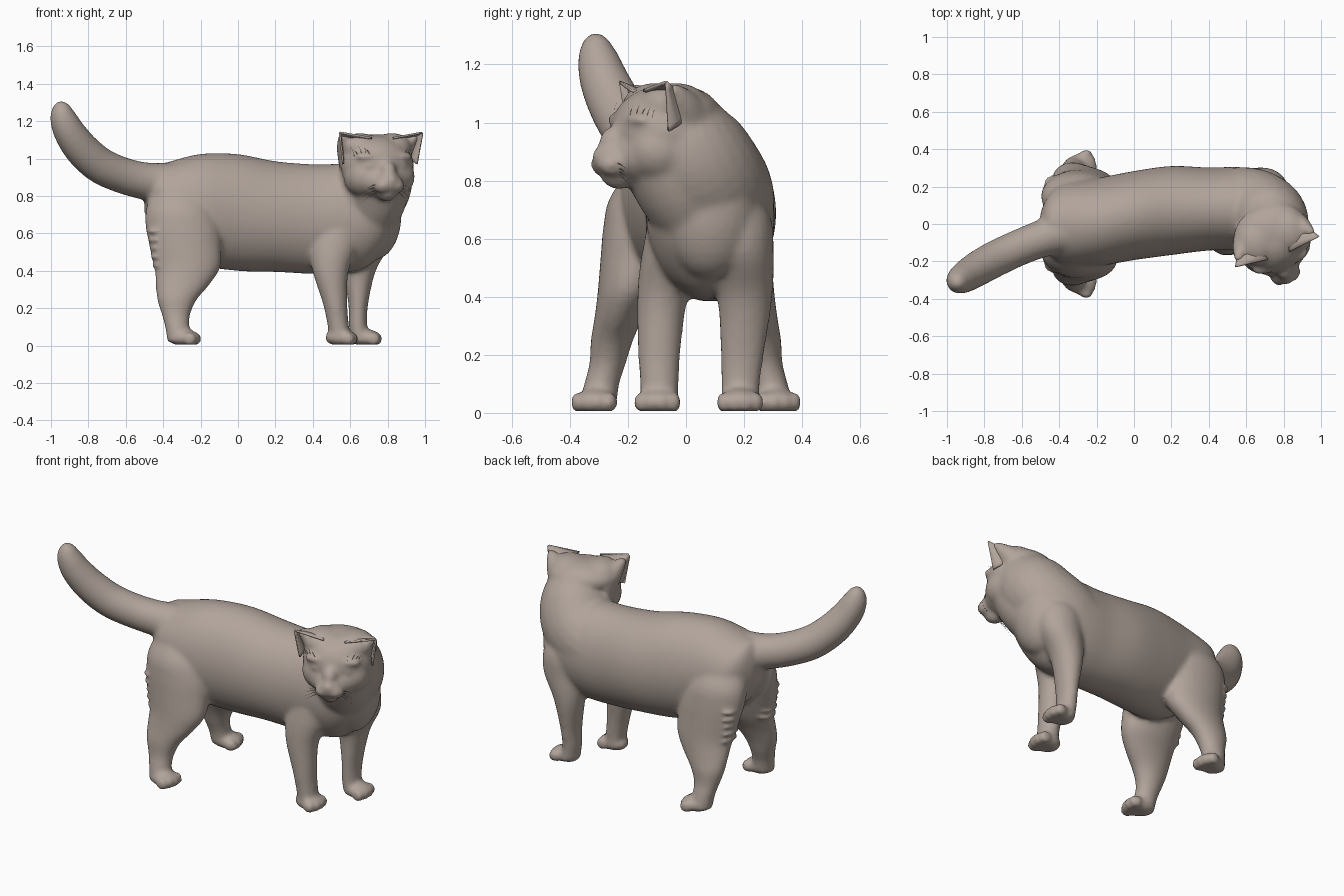
import bpy, bmesh, math, random
from mathutils import Vector, Matrix

if "Cube" in bpy.data.objects:
    bpy.data.objects.remove(bpy.data.objects["Cube"])

random.seed(4)
fur = bpy.data.materials.new("warm grey fur")
fur.diffuse_color = (0.44, 0.37, 0.325, 1)
fur.use_nodes = True
fur.node_tree.nodes["Principled BSDF"].inputs["Base Color"].default_value = fur.diffuse_color
HEAD = Matrix.Translation((.737, -.07, .965)) @ Matrix.Rotation(math.radians(20), 4, 'Z')


def spline(rows, steps=5):
    """Catmull-Rom resampling of a list of number tuples."""
    out = []
    for i in range(len(rows) - 1):
        a, b = rows[max(i - 1, 0)], rows[i]
        c, d = rows[i + 1], rows[min(i + 2, len(rows) - 1)]
        for k in range(steps):
            t = k / steps
            out.append([.5 * (2 * q + (r - p) * t + (2 * p - 5 * q + 4 * r - s) * t * t
                              + (3 * q - p - 3 * r + s) * t ** 3)
                        for p, q, r, s in zip(a, b, c, d)])
    return out + [list(rows[-1])]


def skin(bm, rings, n=24):
    """Closed tube through (centre, u, v) rings."""
    loops = []
    for c, u, v in rings:
        loops.append([bm.verts.new(c + u * math.cos(2 * math.pi * k / n) + v * math.sin(2 * math.pi * k / n))
                      for k in range(n)])
    for a, b in zip(loops, loops[1:]):
        for k in range(n):
            bm.faces.new((a[k], a[(k + 1) % n], b[(k + 1) % n], b[k]))
    bm.faces.new(loops[0][::-1])
    bm.faces.new(loops[-1])


def trunk(bm, rows):      # x, y, z, half width, half height
    skin(bm, [(Vector(r[:3]), Vector((0, r[3], 0)), Vector((0, 0, r[4]))) for r in spline(rows)], 48)


def limb(bm, rows, side=1):   # x, y, z, radius x, radius y
    skin(bm, [(Vector((r[0], r[1] * side, r[2])), Vector((r[3], 0, 0)), Vector((0, r[4], 0)))
              for r in spline(rows)])


def tube(bm, rows, frame=Matrix()):       # x, y, z, radius, square to the path
    pts = spline(rows)
    rings = []
    for i, r in enumerate(pts):
        t = (Vector(pts[min(i + 1, len(pts) - 1)][:3]) - Vector(pts[max(i - 1, 0)][:3])).normalized()
        u = t.cross(Vector((0.3, 1, 0))).normalized()
        rot = frame.to_3x3()
        rings.append((frame @ Vector(r[:3]), rot @ (u * r[3]), rot @ (t.cross(u) * r[3])))
    skin(bm, rings)


def ball(bm, c, r, frame=Matrix()):
    bmesh.ops.create_uvsphere(bm, u_segments=24, v_segments=14, radius=1,
                              matrix=frame @ Matrix.Translation(c) @ Matrix.Diagonal((*r, 1)))


def paw(bm, x, y, yaw):
    f = Matrix.Translation((x, y, 0)) @ Matrix.Rotation(yaw, 4, 'Z')
    ball(bm, (0, 0, .043), (.086, .07, .046), f)
    for k in (-1.5, -.5, .5, 1.5):
        ball(bm, (.062 - .012 * abs(k), k * .038, .036), (.038, .025, .037), f)


def finish(bm, name):
    bmesh.ops.recalc_face_normals(bm, faces=bm.faces)
    me = bpy.data.meshes.new(name)
    bm.to_mesh(me)
    bm.free()
    me.materials.append(fur)
    ob = bpy.data.objects.new(name, me)
    bpy.context.collection.objects.link(ob)
    for p in me.polygons:
        p.use_smooth = True
    return ob


# Torso, chest and neck
bm = bmesh.new()
trunk(bm, [(-.50, 0, .80, .06, .09), (-.46, 0, .80, .15, .16), (-.38, 0, .765, .215, .215),
           (-.2, .01, .73, .235, .295), (0, .045, .712, .238, .312), (.2, .072, .69, .238, .296),
           (.4, .08, .677, .222, .293), (.55, .083, .68, .222, .292), (.68, .078, .69, .21, .275),
           (.78, .06, .73, .165, .22), (.84, .05, .76, .09, .13)])
ball(bm, (.73, .08, .70), (.145, .17, .24))
tube(bm, [(.48, .1, .70, .2), (.61, .088, .75, .215), (.70, .05, .825, .213),
          (.738, -.005, .92, .2), (.742, -.04, 1.0, .165)])
# Throat
tube(bm, [(.68, .06, .66, .15), (.735, -.01, .78, .165), (.745, -.06, .90, .18)])

# Tail
tube(bm, [(-.36, -.04, .86, .12), (-.48, -.075, .877, .102), (-.6, -.12, .905, .097),
          (-.73, -.18, .96, .097), (-.83, -.235, 1.045, .094), (-.9, -.28, 1.14, .085),
          (-.935, -.303, 1.22, .071), (-.945, -.312, 1.28, .046), (-.947, -.315, 1.308, .016)])

# Front legs
limb(bm, [(.56, .06, .80, .11, .06), (.55, .02, .70, .145, .13), (.515, -.04, .55, .138, .112),
          (.495, -.08, .40, .097, .088), (.52, -.092, .22, .065, .074), (.537, -.092, .1, .057, .067),
          (.545, -.092, .02, .057, .067)])
limb(bm, [(.67, .13, .80, .12, .08), (.685, .16, .68, .14, .13), (.685, .188, .55, .132, .114),
          (.65, .203, .40, .087, .095), (.643, .195, .22, .053, .077), (.642, .188, .1, .049, .067),
          (.66, .188, .02, .051, .067)])
paw(bm, .55, -.094, -.1)
paw(bm, .68, .186, 0)

# Hind legs with skin folds behind the thighs
for s in (1, -1):
    limb(bm, [(-.32, .09, .86, .12, .09), (-.31, .135, .74, .18, .128), (-.295, .155, .64, .2, .13),
              (-.28, .175, .53, .192, .12), (-.27, .198, .42, .176, .106), (-.295, .23, .33, .146, .085),
              (-.325, .255, .25, .108, .073), (-.332, .27, .17, .077, .063), (-.325, .29, .1, .065, .061),
              (-.315, .303, .02, .063, .063)], s)
    paw(bm, -.29, .307 * s, .22 * s)
    for k in range(5):
        ball(bm, (-.415 - .006 * k, .19 * s, .43 + .045 * k), (.05, .075, .014))

# Head: skull, cheeks, muzzle, chin and eyes
ball(bm, (0, -.02, 0), (.2, .17, .16), HEAD)
ball(bm, (0, .03, .075), (.2, .15, .09), HEAD)
ball(bm, (0, -.185, -.095), (.075, .08, .065), HEAD)
ball(bm, (0, -.14, -.035), (.055, .105, .07), HEAD)
ball(bm, (0, -.17, -.15), (.05, .065, .045), HEAD)
ball(bm, (0, -.248, -.075), (.028, .022, .02), HEAD)
ball(bm, (0, -.1, -.08), (.15, .11, .1), HEAD)
for s in (1, -1):
    ball(bm, (s * .09, -.05, -.06), (.105, .12, .11), HEAD)
    ball(bm, (s * .038, -.205, -.11), (.046, .055, .042), HEAD)
    ball(bm, (s * .085, -.135, .045), (.075, .04, .025), HEAD)
    ball(bm, (s * .085, -.15, -.005), (.036, .025, .02), HEAD)
    ball(bm, (s * .09, .0, .095), (.11, .12, .077), HEAD)
    # backs of the ears
    tube(bm, [(s * .10, .04, .04, .105), (s * .165, .0, .10, .06), (s * .215, -.055, .16, .017)], HEAD)

# Fuse everything into one smooth coat
body = finish(bm, "cat_body")
rm = body.modifiers.new("fuse", 'REMESH')
rm.mode = 'VOXEL'
rm.voxel_size = .0125
rm.use_smooth_shade = True
sm = body.modifiers.new("soften", 'SMOOTH')
sm.factor = .5
sm.iterations = 9
bpy.context.view_layer.update()
dg = bpy.context.evaluated_depsgraph_get()
me = bpy.data.meshes.new_from_object(body.evaluated_get(dg))
body.modifiers.clear()
body.data = me
me.materials.clear()
me.materials.append(fur)
for v in me.vertices:        # flat soles
    v.co.z = max(v.co.z, .006)
for p in me.polygons:
    p.use_smooth = True
    p.material_index = 0

# Ears: cupped shells open to the face
bm = bmesh.new()
for s in (1, -1):
    tip = Vector((s * .236, -.085, .175))
    grid = []
    for j in range(8):
        v = j / 7
        row = []
        for i in range(11):
            t = i / 5 - 1
            base = Vector((s * (.135 + .075 * t), -.085 + .125 * (1 - t * t) + .02 * t,
                           .075 - .07 * t + .02 * (1 - t * t)))
            row.append(bm.verts.new(HEAD @ base.lerp(tip, .97 * v ** 1.1)))
        grid.append(row)
    for a, b in zip(grid, grid[1:]):
        for i in range(10):
            bm.faces.new((a[i], a[i + 1], b[i + 1], b[i]))
ears = finish(bm, "ears")
so = ears.modifiers.new("thickness", 'SOLIDIFY')
so.thickness = .01
so.offset = 0


# Whiskers and brow tufts as thin slivers
def sliver(bm, root, end, w):
    mid = (root + end) / 2 + Vector((0, 0, .006))
    up = Vector((0, 0, w))
    vs = [bm.verts.new(HEAD @ p) for p in (root - up, mid - up * .6, end, mid + up * .6, root + up)]
    bm.faces.new(vs)


bm = bmesh.new()
for s in (1, -1):
    for k in range(4):
        root = Vector((s * .06, -.215 + .008 * k, -.1 - .014 * k))
        sliver(bm, root, root + Vector((s * random.uniform(.06, .1), .03, -.03 - .012 * k)), .0025)
    for k in range(5):
        root = Vector((s * (.09 + .018 * k), -.165 + .014 * k, .05))
        sliver(bm, root, root + Vector((s * random.uniform(.0, .03), .01, random.uniform(.03, .06))), .004)
finish(bm, "whiskers")
